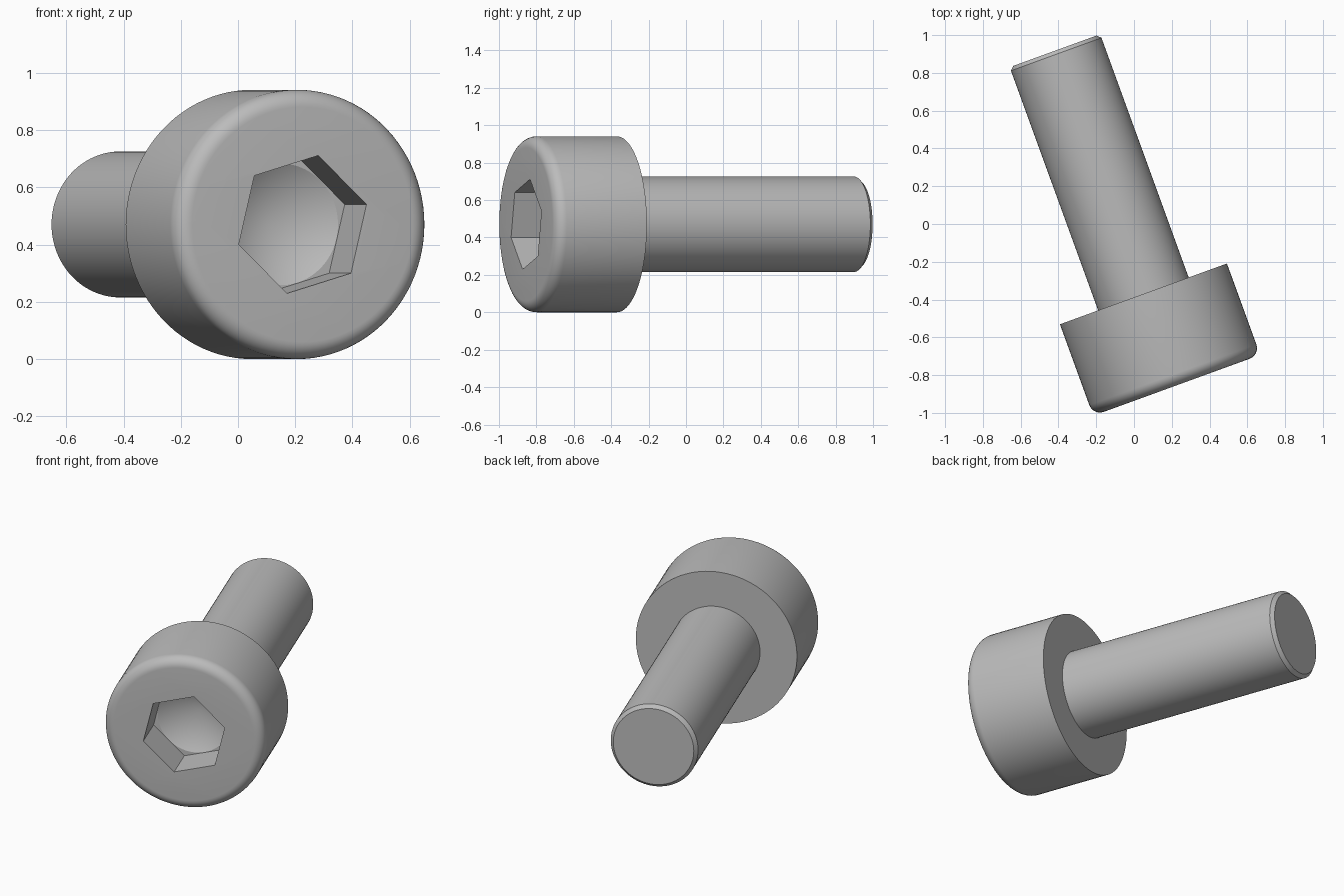
import bpy
import bmesh
from math import cos, sin, pi, radians, tan
from mathutils import Matrix

if "Cube" in bpy.data.objects:
    bpy.data.objects.remove(bpy.data.objects["Cube"])

# Main sizes: distances run along +y from the head's front face
HEAD_R, HEAD_LEN, FILLET = 0.4705, 0.515, 0.06
SHANK_R, TOTAL_LEN, CHAMFER = 0.255, 1.885, 0.02
HEX_APOTHEM, HEX_DEPTH, HEX_TURN = 0.2144, 0.223, radians(16.5)
SEGMENTS = 96

steel = bpy.data.materials.new("steel_grey")
steel.use_nodes = True
GREY = (0.5, 0.5, 0.5, 1)
steel.diffuse_color = GREY
steel.node_tree.nodes["Principled BSDF"].inputs["Base Color"].default_value = GREY


def lathe(name, profile, sides, turn=0.0):
    """Revolve (radius, y) points about y; zero radius ends become poles, others are capped."""
    bm = bmesh.new()
    rings = []
    for r, y in profile:
        if r == 0:
            rings.append([bm.verts.new((0, y, 0))] * sides)
        else:
            angles = [turn + 2 * pi * i / sides for i in range(sides)]
            rings.append([bm.verts.new((r * cos(a), y, r * sin(a))) for a in angles])
    for a, b in zip(rings, rings[1:]):
        for i in range(sides):
            j = (i + 1) % sides
            corners = dict.fromkeys((a[i], a[j], b[j], b[i]))
            bm.faces.new(list(corners))
    for ring in (rings[0], rings[-1]):
        if ring[0] is not ring[1]:
            bm.faces.new(ring)
    bmesh.ops.recalc_face_normals(bm, faces=bm.faces)
    mesh = bpy.data.meshes.new(name)
    bm.to_mesh(mesh)
    bm.free()
    mesh.materials.append(steel)
    obj = bpy.data.objects.new(name, mesh)
    bpy.context.collection.objects.link(obj)
    return obj


# Screw body: rounded head rim, flat underside, shank with chamfered tip
STEPS = 8
rim = [(HEAD_R - FILLET + FILLET * sin(t), FILLET - FILLET * cos(t))
       for t in (pi / 2 * i / STEPS for i in range(STEPS + 1))]
screw = lathe("screw_body", rim + [
    (HEAD_R, HEAD_LEN),
    (SHANK_R, HEAD_LEN),
    (SHANK_R, TOTAL_LEN - CHAMFER),
    (SHANK_R - CHAMFER, TOTAL_LEN),
], SEGMENTS)

# Hexagonal socket and the conical drill point at its bottom
hex_r = HEX_APOTHEM / cos(pi / 6)
drill_r = HEX_APOTHEM - 0.002
hex_cutter = lathe("hex_cutter", [(hex_r, -0.1), (hex_r, HEX_DEPTH)], 6, HEX_TURN)
drill_cutter = lathe("drill_cutter", [
    (drill_r, HEX_DEPTH / 2),
    (drill_r, HEX_DEPTH),
    (0, HEX_DEPTH + drill_r * tan(pi / 6)),
], SEGMENTS)

bpy.ops.object.select_all(action="DESELECT")
screw.select_set(True)
bpy.context.view_layer.objects.active = screw
for cutter in (hex_cutter, drill_cutter):
    cutter.hide_render = True
    mod = screw.modifiers.new(cutter.name, "BOOLEAN")
    mod.operation = "DIFFERENCE"
    mod.solver = "EXACT"
    mod.object = cutter
    bpy.ops.object.modifier_apply(modifier=mod.name)
    bpy.data.objects.remove(cutter)

# Lay the screw on its side, turned away from straight ahead
screw.data.transform(Matrix.Translation((0.226, -0.854, HEAD_R)) @ Matrix.Rotation(radians(20), 4, "Z"))
bpy.ops.object.shade_smooth_by_angle(angle=radians(25))
